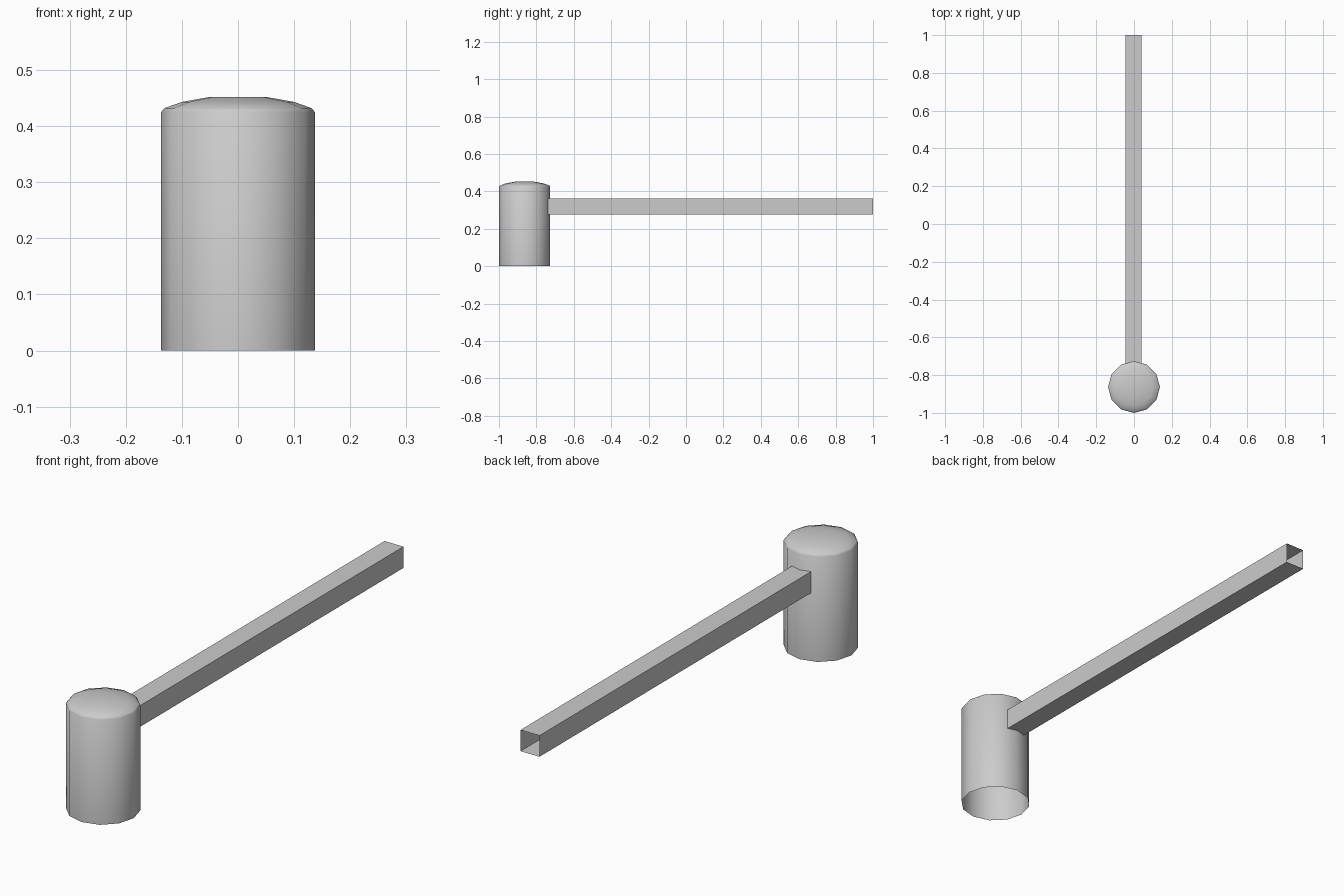
import bpy, bmesh
from math import cos, sin, pi, radians, tan

if "Cube" in bpy.data.objects:
    bpy.data.objects.remove(bpy.data.objects["Cube"])

CY, R, SIDES = -0.863, 0.137, 12


def make_object(name, bm, angle):
    bmesh.ops.recalc_face_normals(bm, faces=bm.faces)
    mesh = bpy.data.meshes.new(name)
    bm.to_mesh(mesh)
    bm.free()
    ob = bpy.data.objects.new(name, mesh)
    bpy.context.collection.objects.link(ob)
    bpy.ops.object.select_all(action='DESELECT')
    ob.select_set(True)
    bpy.context.view_layer.objects.active = ob
    bpy.ops.object.shade_smooth_by_angle(angle=radians(angle))
    return ob


def bridge(bm, a, b):
    n = len(a)
    for i in range(n):
        j = (i + 1) % n
        bm.faces.new((a[i], a[j], b[j], b[i]))


# Head: open-bottomed twelve-sided shell with a low domed top
bm = bmesh.new()
profile = [(R, 0), (R, 0.425), (0.131, 0.432), (0.1, 0.443), (0.05, 0.452)]
rings = [[bm.verts.new((r * cos(2 * pi * i / SIDES), CY + r * sin(2 * pi * i / SIDES), z))
          for i in range(SIDES)] for r, z in profile]
for a, b in zip(rings, rings[1:]):
    bridge(bm, a, b)
bm.faces.new(rings[-1])
make_object("head", bm, 60)

# Handle: hollow square tube, its near end cut to the facets of the head
bm = bmesh.new()
section = [(-0.044, 0.276), (0, 0.276), (0.041, 0.276),
           (0.041, 0.362), (0, 0.362), (-0.044, 0.362)]
near = [bm.verts.new((x, CY + R - abs(x) * tan(pi / SIDES), z)) for x, z in section]
far = [bm.verts.new((x, 1, z)) for x, z in section]
bridge(bm, near, far)
make_object("handle", bm, 30)
